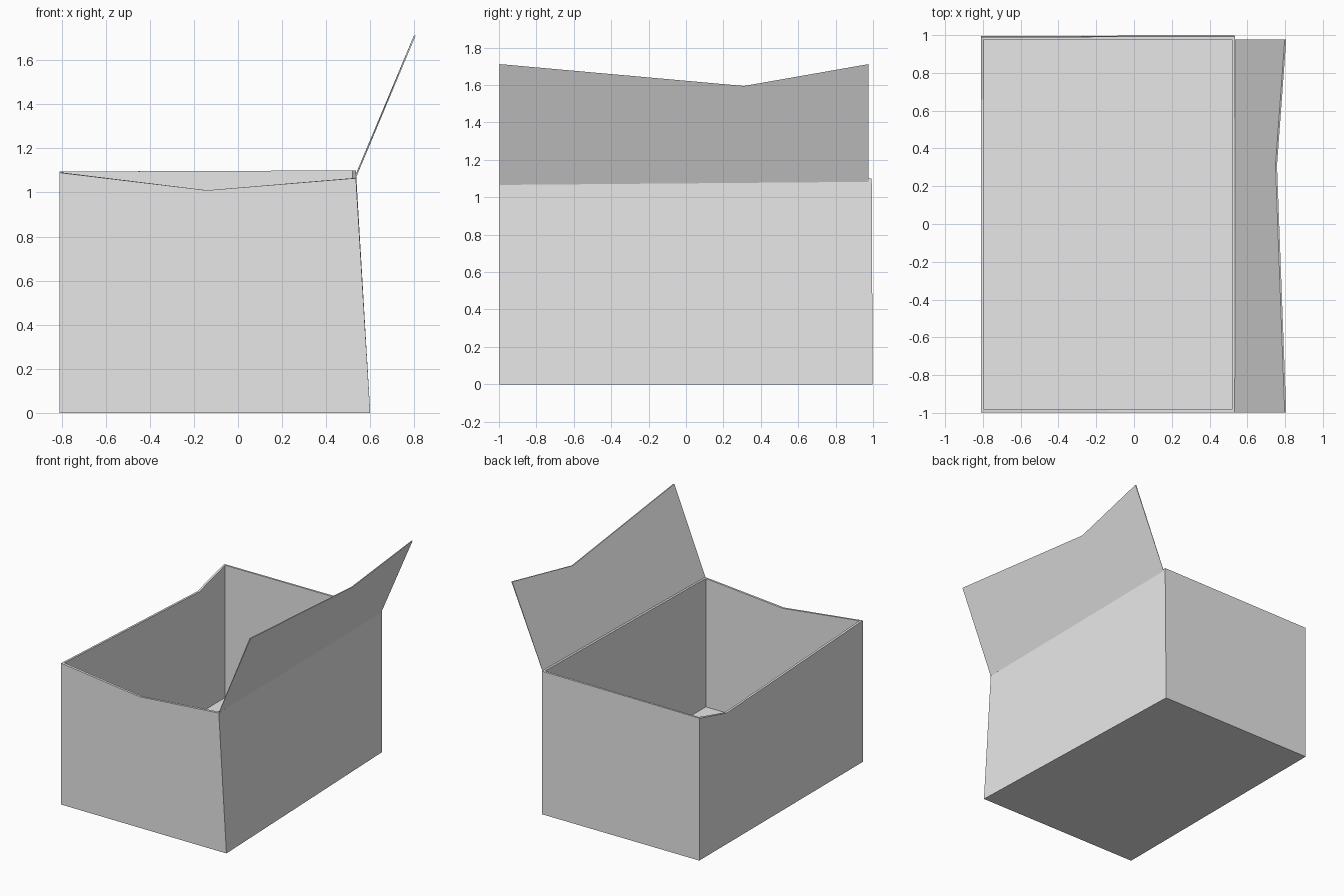
import bpy, bmesh

cube = bpy.data.objects.get("Cube")
if cube:
    bpy.data.objects.remove(cube)

# Single cardboard colour
mat = bpy.data.materials.new("plain_grey")
mat.use_nodes = True
grey = (0.8, 0.8, 0.8, 1)
mat.diffuse_color = grey
mat.node_tree.nodes["Principled BSDF"].inputs["Base Color"].default_value = grey


def add_object(name, bm):
    bmesh.ops.recalc_face_normals(bm, faces=bm.faces)
    mesh = bpy.data.meshes.new(name)
    bm.to_mesh(mesh)
    bm.free()
    mesh.materials.append(mat)
    obj = bpy.data.objects.new(name, mesh)
    bpy.context.collection.objects.link(obj)
    return obj


def ring(bm, points):
    return [bm.verts.new(p) for p in points]


# Open box: outer shell, thin rim, inner shell and raised floor
WALL, FLOOR = 0.017, 0.075
base = [(-0.81, -0.998), (0.6, -0.998), (0.53, 0.998), (-0.81, 0.995)]
rim = [(-0.81, -0.998, 1.09), (-0.14, -0.998, 1.01), (0.535, -0.998, 1.065),
       (0.535, 0.993, 1.1), (-0.81, 0.99, 1.095), (-0.81, 0.66, 1.01)]
corners = [0, 2, 3, 4]


def inset(x, y):
    return (min(max(x, -0.81 + WALL), 0.535 - WALL),
            min(max(y, -0.998 + WALL), 0.993 - WALL))


bm = bmesh.new()
outer_low = ring(bm, [(x, y, 0) for x, y in base])
outer_top = ring(bm, rim)
inner_low = ring(bm, [(*inset(x, y), FLOOR) for x, y in base])
inner_top = ring(bm, [(*inset(x, y), z) for x, y, z in rim])
for low, top in ((outer_low, outer_top), (inner_low, inner_top)):
    bm.faces.new(low)
    for i in range(len(corners)):
        j = (i + 1) % len(corners)
        end = corners[j] or len(rim)
        upper = [top[k % len(rim)] for k in range(corners[i], end + 1)]
        bm.faces.new([low[i], low[j]] + upper[::-1])
for k in range(len(rim)):
    n = (k + 1) % len(rim)
    bm.faces.new([outer_top[k], outer_top[n], inner_top[n], inner_top[k]])
add_object("open_box", bm)

# Raised side flap: a thin sheet with a shallow notch, tapering to the hinge
outline = [(0.535, -0.998, 1.066), (0.806, -0.998, 1.712), (0.757, 0.31, 1.595),
           (0.806, 0.977, 1.712), (0.535, 0.977, 1.08)]
bm = bmesh.new()
outside = ring(bm, outline)
inside = ring(bm, [(x - (0.008 if z > 1.2 else 0.002), y, z) for x, y, z in outline])
bm.faces.new(outside)
bm.faces.new(inside)
for k in range(len(outline)):
    n = (k + 1) % len(outline)
    bm.faces.new([outside[k], outside[n], inside[n], inside[k]])
add_object("side_flap", bm)
